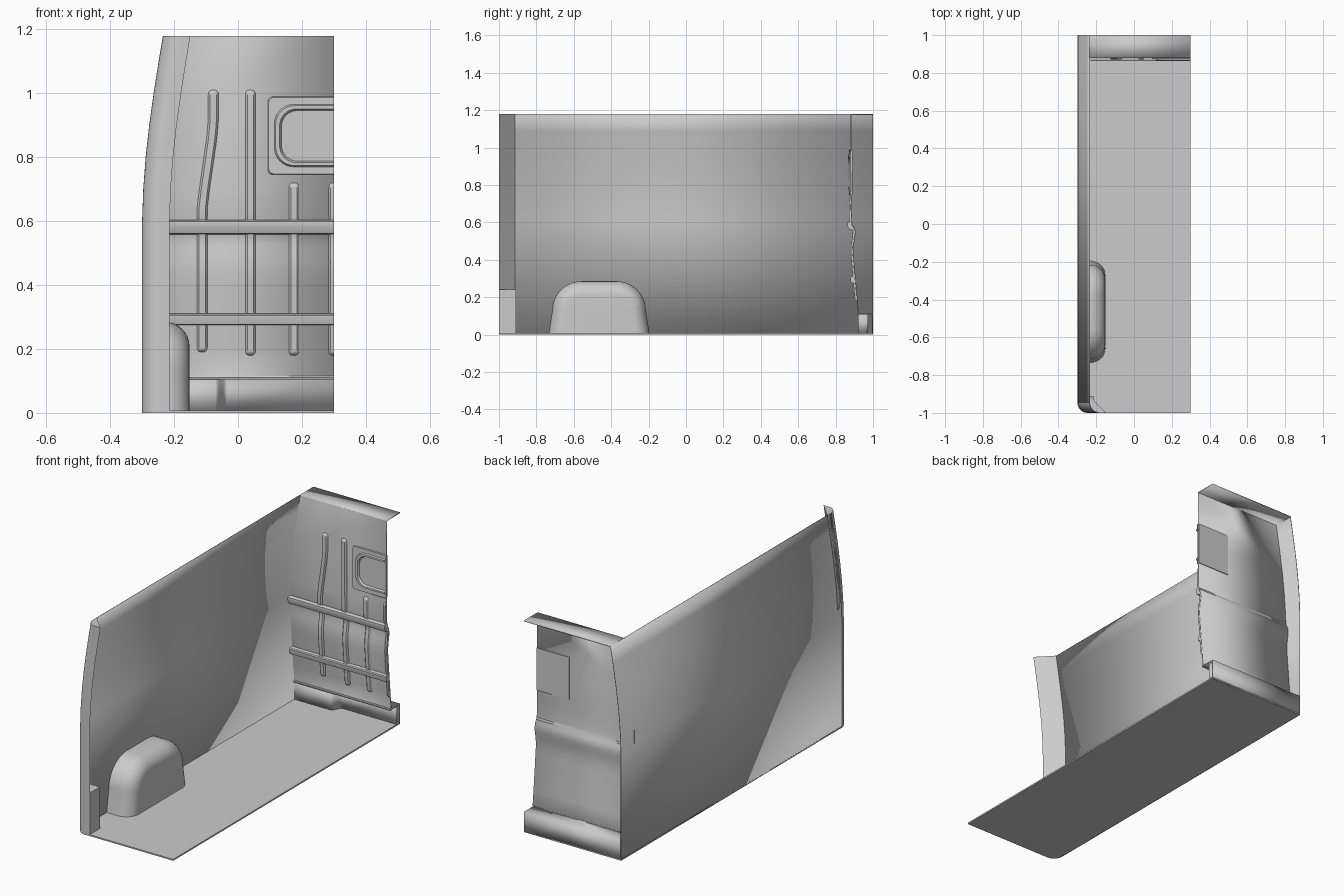
import bpy, math

if "Cube" in bpy.data.objects:
    bpy.data.objects.remove(bpy.data.objects["Cube"])

SIDE = [(0, -.3), (.6, -.3), (.7, -.2965), (.8, -.289), (.9, -.278), (1.0, -.264), (1.09, -.25), (1.18, -.235)]
BACK = [(.115, .919), (.2, .911), (.3, .902), (.4, .893), (.44, .89), (.47, .891), (.5, .895),
        (.53, .9), (.55, .901), (.57, .896), (.59, .886), (.61, .882), (.7, .88), (.9, .88), (1.177, .88)]


def interp(table, v):
    for (a, p), (b, q) in zip(table, table[1:]):
        if v <= b:
            return p + (q - p) * max(0, (v - a) / (b - a))
    return table[-1][1]


def loft(name, rings, closed=False, cap_start=False, cap_end=False, thick=0, angle=35):
    """Skin a list of equal-length point rings into one mesh object."""
    n = len(rings[0])
    verts = [p for r in rings for p in r]
    faces = []
    for k in range(len(rings) - 1):
        for i in range(n if closed else n - 1):
            j = (i + 1) % n
            faces.append((k*n + i, k*n + j, (k+1)*n + j, (k+1)*n + i))
    if cap_start:
        faces.append(tuple(reversed(range(n))))
    if cap_end:
        faces.append(tuple(range((len(rings)-1)*n, len(rings)*n)))
    me = bpy.data.meshes.new(name)
    me.from_pydata(verts, [], faces)
    ob = bpy.data.objects.new(name, me)
    bpy.context.collection.objects.link(ob)
    bpy.ops.object.select_all(action='DESELECT')
    bpy.context.view_layer.objects.active = ob
    ob.select_set(True)
    bpy.ops.object.shade_smooth_by_angle(angle=math.radians(angle))
    if thick:
        m = ob.modifiers.new("thickness", 'SOLIDIFY')
        m.thickness, m.offset, m.use_even_offset = thick, -1, True
    return ob


def arc(cx, cy, r, a0, a1, n=8):
    return [(cx + r*math.cos(math.radians(a0 + (a1-a0)*i/n)),
             cy + r*math.sin(math.radians(a0 + (a1-a0)*i/n))) for i in range(n + 1)]


def prism(name, outline, z0, z1):
    return loft(name, [[(x, y, z) for x, y in outline] for z in (z0, z1)], True, True, True)


R = .055
corner = arc(-.3 + R, -1 + R, R, 180, 270)

# floor with one rounded corner
prism("floor", corner + [(.3, -1), (.3, 1), (-.3, 1)], 0, .008)

# side wall, curving inward towards the top
loft("side_wall", [[(x, 1, z), (x, -1 + R, z)] for z, x in SIDE], thick=.003)

# front pillar: rounded outside, diagonal inside
plan = [(0, -.91)] + [(x + .3, y) for x, y in corner] + [(.086, -1)]
loft("front_pillar", [[(x + dx, y, z) for dx, y in plan] for z, x in SIDE], True, True, True)

# low box in the pillar corner
prism("pillar_foot", corner + [(-.215, -1), (-.215, -.91), (-.3, -.91)], 0, .24)

# back panel: apron, shelf, bent wall and top flange in one sheet
profile = [(0, .995), (.108, .995), (.108, .915)] + BACK + [(1.18, .88), (1.18, 1)]
loft("back_panel", [[(interp(SIDE, z), y, z), (.3, y, z)] for z, y in profile], thick=.005, angle=30)

# riser under the shelf, with a jog
jog = [(-.3, .92), (-.07, .92)]
for i in range(1, 9):
    t = i / 8
    jog.append((-.07 + .035*t, .92 + .05*(3*t*t - 2*t**3)))
jog.append((.3, .97))
loft("shelf_riser", [[(x, y, z) for x, y in jog] for z in (.005, .108)], thick=.003)


# horizontal rails and shelf lip
def bar(name, section):
    loft(name, [[(interp(SIDE, z) if left else .3, y, z) for y, z in section] for left in (1, 0)],
         True, True, True)


bar("upper_rail", [(.902, .557), (.872, .562), (.862, .585), (.863, .599), (.87, .603), (.888, .603)])
bar("lower_rail", [(.907, .274), (.882, .277), (.88, .282), (.878, .304), (.882, .309), (.904, .312)])
bar("shelf_lip", [(.925, .105), (.914, .105), (.912, .11), (.914, .115), (.925, .117)])


# vertical ribs pressed out of the back panel
def rib(name, centre, z0, z1, half=.0165, right=True):
    cuts = [0, .002, .005, .01, .016]
    n = 36
    zs = [z0 + c for c in cuts]
    zs += [z0 + .016 + (z1 - z0 - .032) * i / n for i in range(1, n)]
    zs += [z1 - c for c in reversed(cuts)]
    rings = []
    for z in zs:
        e = min(1, min(z - z0, z1 - z) / .016)
        w = half * (.35 + .65 * math.sqrt(max(0, 1 - (1 - e)**2)))
        h = .009 * min(1, e * 2)
        c, y = interp(centre, z), interp(BACK, z)
        ring = [(c - w, y + .001, z), (c - .85*w, y - .6*h, z), (c - .6*w, y - h, z),
                (c + .6*w, y - h, z), (c + .85*w, y - .6*h, z), (c + w, y + .001, z)]
        rings.append([(min(p[0], .3), p[1], p[2]) for p in ring])
    loft(name, rings)


rib("bent_rib", [(0, -.112), (.64, -.112), (.7, -.105), (.86, -.082), (.92, -.077), (1.1, -.077)], .19, 1.01)
rib("long_rib", [(0, .039), (2, .039)], .18, 1.01)
rib("short_rib", [(0, .175), (2, .175)], .18, .72)
rib("edge_rib", [(0, .3), (2, .3)], .18, .72)


# half window: raised plate, rounded rim and recessed pane
def half_rect(x, z0, z1, r, y):
    pts = [(.3, z1)] + arc(x + r, z1 - r, r, 90, 180) + arc(x + r, z0 + r, r, 180, 270) + [(.3, z0)]
    return [(px, y, pz) for px, pz in pts]


steps = [(.093, .745, .99, .017, .881), (.096, .748, .987, .016, .874), (.114, .77, .965, .06, .874),
         (.118, .774, .961, .058, .866), (.13, .783, .951, .053, .866), (.136, .788, .946, .05, .877)]
loft("window_frame", [half_rect(*s) for s in steps], cap_end=True)
prism("window_back_plate", [(.1, .882), (.3, .882), (.3, .889), (.1, .889)], .75, .985)


# wheel arch: domed outline shrinking inward along a quarter round
def arch_ring(x, d):
    r = .155 - d
    lo, hi, top = -.735 + d, -.195 - d, .285 - d
    pts = [(lo, 0)] + arc(lo + r + .02, top - r, r, 180, 90, 10)
    pts += arc(hi - r - .02, top - r, r, 90, 0, 10) + [(hi, 0)]
    return [(x, y, z) for y, z in pts]


rings = [arch_ring(-.3, 0), arch_ring(-.232, 0)]
for i in range(1, 9):
    a = math.radians(90 * i / 8)
    rings.append(arch_ring(-.232 + .08*math.sin(a), .075*(1 - math.cos(a))))
loft("wheel_arch", rings, cap_end=True, angle=45)
